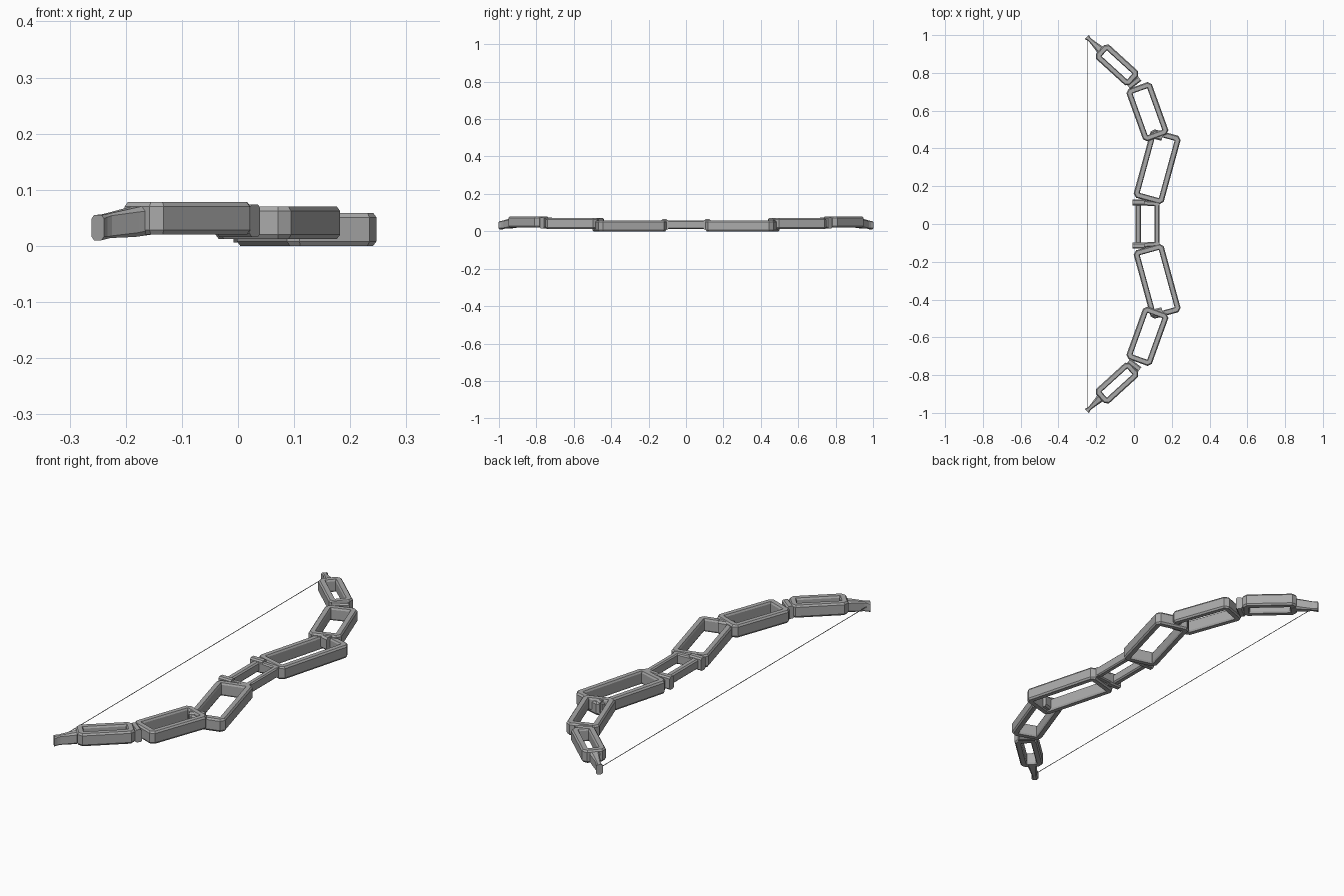
import bpy, bmesh, math
from mathutils import Vector

cube = bpy.data.objects.get("Cube")
if cube:
    bpy.data.objects.remove(cube, do_unlink=True)

grey = bpy.data.materials.new("stone grey")
grey.use_nodes = True
grey.diffuse_color = (0.4, 0.4, 0.4, 1)
grey.node_tree.nodes["Principled BSDF"].inputs["Base Color"].default_value = (0.4, 0.4, 0.4, 1)


def finish(name, bm, mirror=True):
    bmesh.ops.recalc_face_normals(bm, faces=bm.faces)
    mesh = bpy.data.meshes.new(name)
    bm.to_mesh(mesh)
    bm.free()
    mesh.materials.append(grey)
    obj = bpy.data.objects.new(name, mesh)
    bpy.context.collection.objects.link(obj)
    if mirror:
        mod = obj.modifiers.new("mirror", "MIRROR")
        mod.use_axis = (False, True, False)
        mod.use_mirror_merge = False
    return obj


def skin(bm, loops, closed):
    """Join equal point loops with quads; cap the ends unless closed."""
    rings = [[bm.verts.new(p) for p in loop] for loop in loops]
    pairs = list(zip(rings, rings[1:]))
    if closed:
        pairs.append((rings[-1], rings[0]))
    else:
        bm.faces.new(rings[0])
        bm.faces.new(rings[-1])
    for a, b in pairs:
        for i in range(len(a)):
            j = (i + 1) % len(a)
            bm.faces.new((a[i], a[j], b[j], b[i]))


def frame(name, start, end, width, z0, z1, bar=0.03, bevel=0.008, corner=0.018):
    """Hollow rectangular link between two end midpoints, with chamfered bars."""
    start, end = Vector(start), Vector(end)
    along = (end - start).normalized()
    side = Vector((along.y, -along.x))
    mid, half_l, half_w = (start + end) / 2, (end - start).length / 2, width / 2
    profile = [(0, z0 + bevel), (0, z1 - bevel), (bevel * 0.7, z1), (bar - bevel * 0.5, z1),
               (bar, z1 - bevel), (bar, z0 + bevel), (bar - bevel * 0.5, z0), (bevel * 0.7, z0)]
    loops = []
    for inset, z in profile:
        l, w = half_l - inset, half_w - inset
        c = max(corner - inset * 0.586, 0.001)
        outline = [(l - c, w), (l, w - c), (l, c - w), (l - c, -w),
                   (c - l, -w), (-l, c - w), (-l, w - c), (c - l, w)]
        loops.append([(*(mid + along * u + side * v), z) for u, v in outline])
    bm = bmesh.new()
    skin(bm, loops, True)
    return finish(name, bm)


def block(name, start, end, sections, mirror=True):
    """Chamfered bar; sections are (fraction, width, bottom, top)."""
    start, end = Vector(start), Vector(end)
    along = (end - start).normalized()
    side = Vector((along.y, -along.x))
    loops = []
    for t, width, z0, z1 in sections:
        p, w, c = start.lerp(end, t), width / 2, width * 0.2
        ring = [(-w, z0 + c), (-w, z1 - c), (c - w, z1), (w - c, z1),
                (w, z1 - c), (w, z0 + c), (w - c, z0), (c - w, z0)]
        loops.append([(*(p + side * s), z) for s, z in ring])
    bm = bmesh.new()
    skin(bm, loops, False)
    return finish(name, bm, mirror)


# Grip: two rails held by end caps
for name, x, w in (("grip_inner_rail", 0.023, 0.03), ("grip_outer_rail", 0.122, 0.026)):
    block(name, (x, -0.12), (x, 0.12), [(0, w, 0.012, 0.057), (1, w, 0.012, 0.057)], False)
block("grip_cap", (-0.008, 0.115), (0.055, 0.115), [(0, 0.032, 0.006, 0.065), (1, 0.032, 0.006, 0.065)])
block("grip_crossbar", (0.04, 0.112), (0.135, 0.105), [(0, 0.026, 0.01, 0.057), (1, 0.026, 0.01, 0.057)])

# Limb links, stepping up towards the tips
frame("inner_limb_link", (0.073, 0.122), (0.172, 0.484), 0.165, 0.0, 0.059)
frame("middle_limb_link", (0.121, 0.456), (0.021, 0.733), 0.143, 0.012, 0.07)
frame("outer_limb_link", (0.0, 0.76), (-0.18, 0.924), 0.102, 0.02, 0.078)

# Joints between links
block("inner_joint", (0.09, 0.475), (0.15, 0.46), [(0, 0.04, 0.006, 0.066), (1, 0.04, 0.006, 0.066)])
block("outer_joint", (-0.028, 0.725), (0.03, 0.77), [(0, 0.03, 0.016, 0.074), (1, 0.03, 0.016, 0.074)])

# Flared nock at each limb tip
block("limb_tip", (-0.165, 0.91), (-0.25, 0.99),
      [(0, 0.05, 0.02, 0.074), (0.3, 0.038, 0.016, 0.068), (0.78, 0.02, 0.014, 0.058),
       (0.88, 0.022, 0.012, 0.056), (1, 0.032, 0.01, 0.055)])

# Bowstring
bm = bmesh.new()
ring = [(math.cos(k * math.pi / 3) * 0.0015, math.sin(k * math.pi / 3) * 0.0015) for k in range(6)]
skin(bm, [[(-0.244 + a, y, 0.035 + b) for a, b in ring] for y in (-0.98, 0.98)], False)
finish("bowstring", bm, False)
